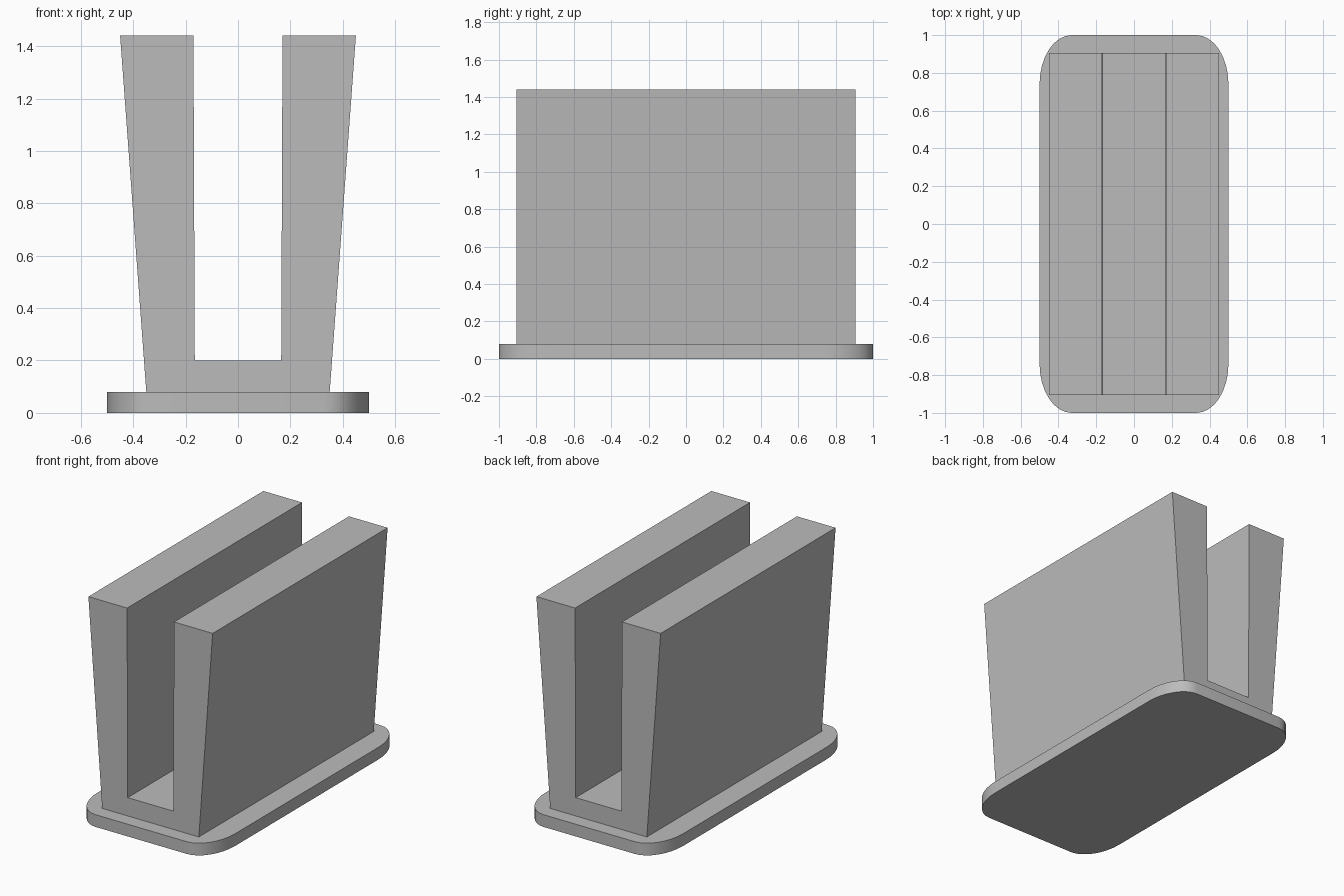
import bpy, bmesh
from math import sin, cos, pi, radians

cube = bpy.data.objects.get("Cube")
if cube:
    bpy.data.objects.remove(cube, do_unlink=True)

# Single plain grey material
grey = bpy.data.materials.new("plain_grey")
grey.use_nodes = True
colour = (0.5, 0.5, 0.5, 1)
grey.diffuse_color = colour
grey.node_tree.nodes["Principled BSDF"].inputs["Base Color"].default_value = colour


def extrude_profile(name, points, vector):
    """Fill a closed outline and extrude it into a solid."""
    bm = bmesh.new()
    face = bm.faces.new([bm.verts.new(p) for p in points])
    new = bmesh.ops.extrude_face_region(bm, geom=[face])["geom"]
    moved = [v for v in new if isinstance(v, bmesh.types.BMVert)]
    bmesh.ops.translate(bm, verts=moved, vec=vector)
    bmesh.ops.recalc_face_normals(bm, faces=bm.faces)
    mesh = bpy.data.meshes.new(name)
    bm.to_mesh(mesh)
    bm.free()
    mesh.materials.append(grey)
    obj = bpy.data.objects.new(name, mesh)
    bpy.context.collection.objects.link(obj)
    return obj


# Base plate with elliptical rounded corners
BASE_TOP = 0.08
RX, RY, STEPS = 0.17, 0.26, 8
outline = []
for quarter, (sx, sy) in enumerate([(1, 1), (-1, 1), (-1, -1), (1, -1)]):
    for i in range(STEPS + 1):
        a = (quarter + i / STEPS) * pi / 2
        outline.append((sx * (0.5 - RX) + RX * cos(a),
                        sy * (1 - RY) + RY * sin(a), 0))
base = extrude_profile("base_plate", outline, (0, 0, BASE_TOP))

# U-shaped holder: flared outer walls around a straight slot
half = [(0.165, 0.2), (0.17, 1.44), (0.45, 1.44), (0.35, BASE_TOP)]
profile = half + [(-x, z) for x, z in reversed(half)]
holder = extrude_profile("slotted_holder",
                         [(x, -0.905, z) for x, z in profile], (0, 1.81, 0))

# Smooth the rounded corners, keep edges crisp
bpy.ops.object.select_all(action='DESELECT')
base.select_set(True)
bpy.context.view_layer.objects.active = base
bpy.ops.object.shade_smooth_by_angle(angle=radians(30))
